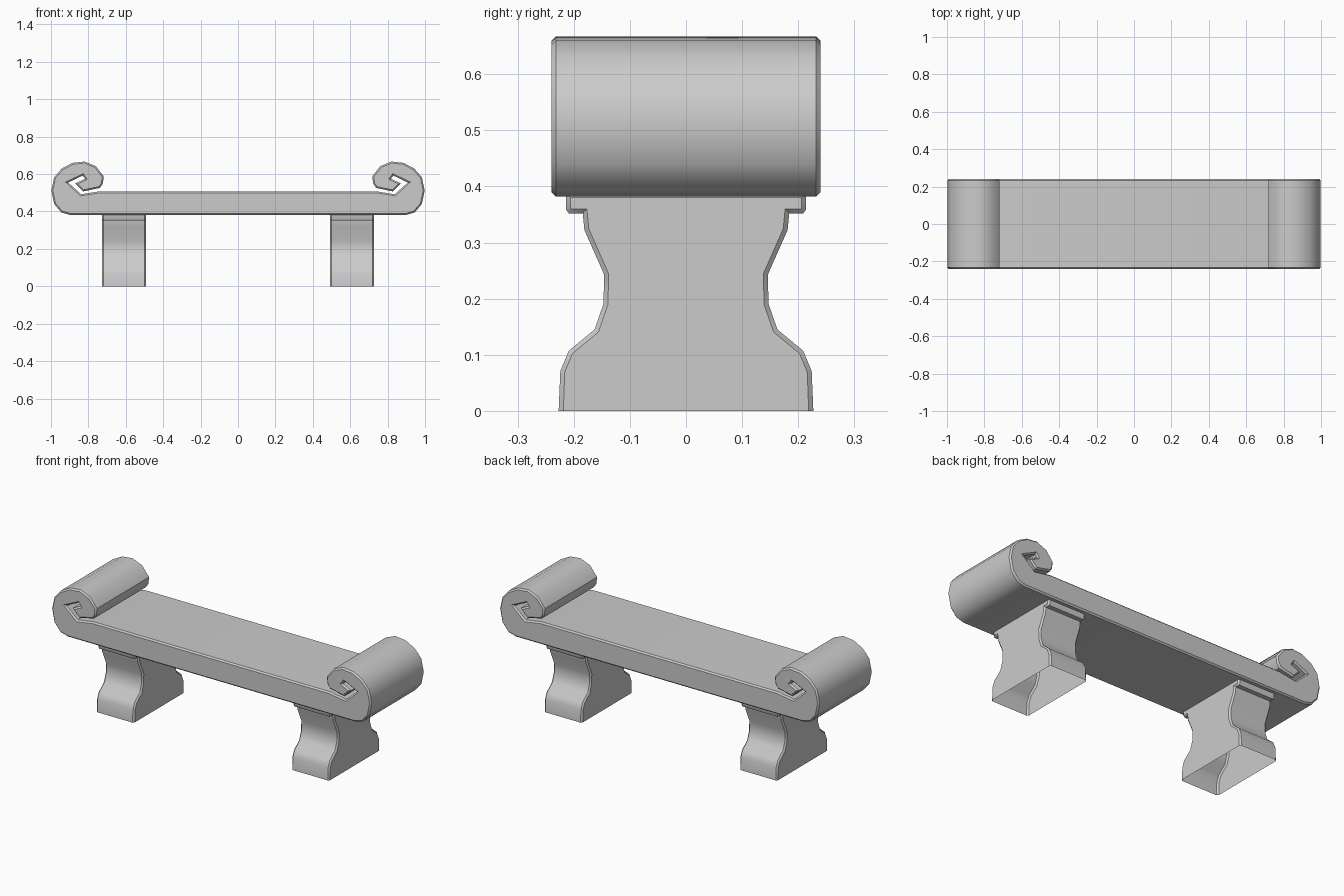
import bpy, bmesh, math
from mathutils import Vector

if "Cube" in bpy.data.objects:
    bpy.data.objects.remove(bpy.data.objects["Cube"])

stone = bpy.data.materials.new("light grey stone")
stone.diffuse_color = (0.6, 0.6, 0.6, 1)
stone.use_nodes = True
stone.node_tree.nodes["Principled BSDF"].inputs["Base Color"].default_value = stone.diffuse_color


def mirrored(half):
    """Close a counter-clockwise right half profile with its mirror image."""
    return half + [(-a, b) for a, b in reversed(half)]


def inset(points, dist):
    """Move a counter-clockwise outline inwards by dist."""
    pts = [Vector(p) for p in points]
    out = []
    for i, p in enumerate(pts):
        d1 = (p - pts[i - 1]).normalized()
        d2 = (pts[(i + 1) % len(pts)] - p).normalized()
        n1, n2 = Vector((-d1.y, d1.x)), Vector((-d2.y, d2.x))
        m = (n1 + n2).normalized()
        out.append(p + m * dist / max(m.dot(n1), 0.5))
    return out


def chamfered_prism(name, profile, half_depth, chamfer, place, open_bottom=False):
    """Extrude a profile both ways, with chamfered rims on the end faces."""
    small = inset(profile, chamfer)
    if open_bottom:
        for p, q in zip(small, profile):
            if q[1] == 0:
                p.y = 0
    bm = bmesh.new()
    rings = []
    for outline, d in ((small, -half_depth), (profile, -half_depth + chamfer),
                       (profile, half_depth - chamfer), (small, half_depth)):
        rings.append([bm.verts.new(place(p[0], p[1], d)) for p in outline])
    n = len(profile)
    for r, s in zip(rings, rings[1:]):
        for i in range(n - 1 if open_bottom else n):
            j = (i + 1) % n
            bm.faces.new((r[i], r[j], s[j], s[i]))
    bm.faces.new(rings[0])
    bm.faces.new(rings[-1])
    bmesh.ops.recalc_face_normals(bm, faces=bm.faces)
    mesh = bpy.data.meshes.new(name)
    bm.to_mesh(mesh)
    bm.free()
    mesh.materials.append(stone)
    obj = bpy.data.objects.new(name, mesh)
    bpy.context.collection.objects.link(obj)
    bpy.ops.object.select_all(action='DESELECT')
    obj.select_set(True)
    bpy.context.view_layer.objects.active = obj
    bpy.ops.object.shade_smooth_by_angle(angle=math.radians(38))
    return obj


# Seat with scrolled ends: outer curl, then the hooked slot, then the seat top
scroll = [(0.90, 0.382), (0.945, 0.395), (0.983, 0.44), (0.998, 0.512),
          (0.983, 0.583), (0.942, 0.63), (0.885, 0.66), (0.82, 0.667),
          (0.76, 0.642), (0.718, 0.588), (0.722, 0.55), (0.738, 0.526),
          (0.828, 0.507), (0.87, 0.55), (0.818, 0.575),
          (0.83, 0.592), (0.908, 0.555), (0.838, 0.492), (0.738, 0.508)]
chamfered_prism("scrolled_seat", mirrored(scroll), 0.24, 0.008,
                lambda a, b, d: (a, d, b))

# Two waisted legs, hollow underneath
leg = [(0.227, 0), (0.224, 0.071), (0.209, 0.107), (0.163, 0.145),
       (0.147, 0.191), (0.146, 0.243), (0.181, 0.322), (0.184, 0.352),
       (0.209, 0.352), (0.214, 0.359), (0.214, 0.388)]
for side, name in ((-1, "left_leg"), (1, "right_leg")):
    chamfered_prism(name, mirrored(leg), 0.118, 0.008,
                    lambda a, b, d, s=side: (s * 0.61 + d, a, b), open_bottom=True)
